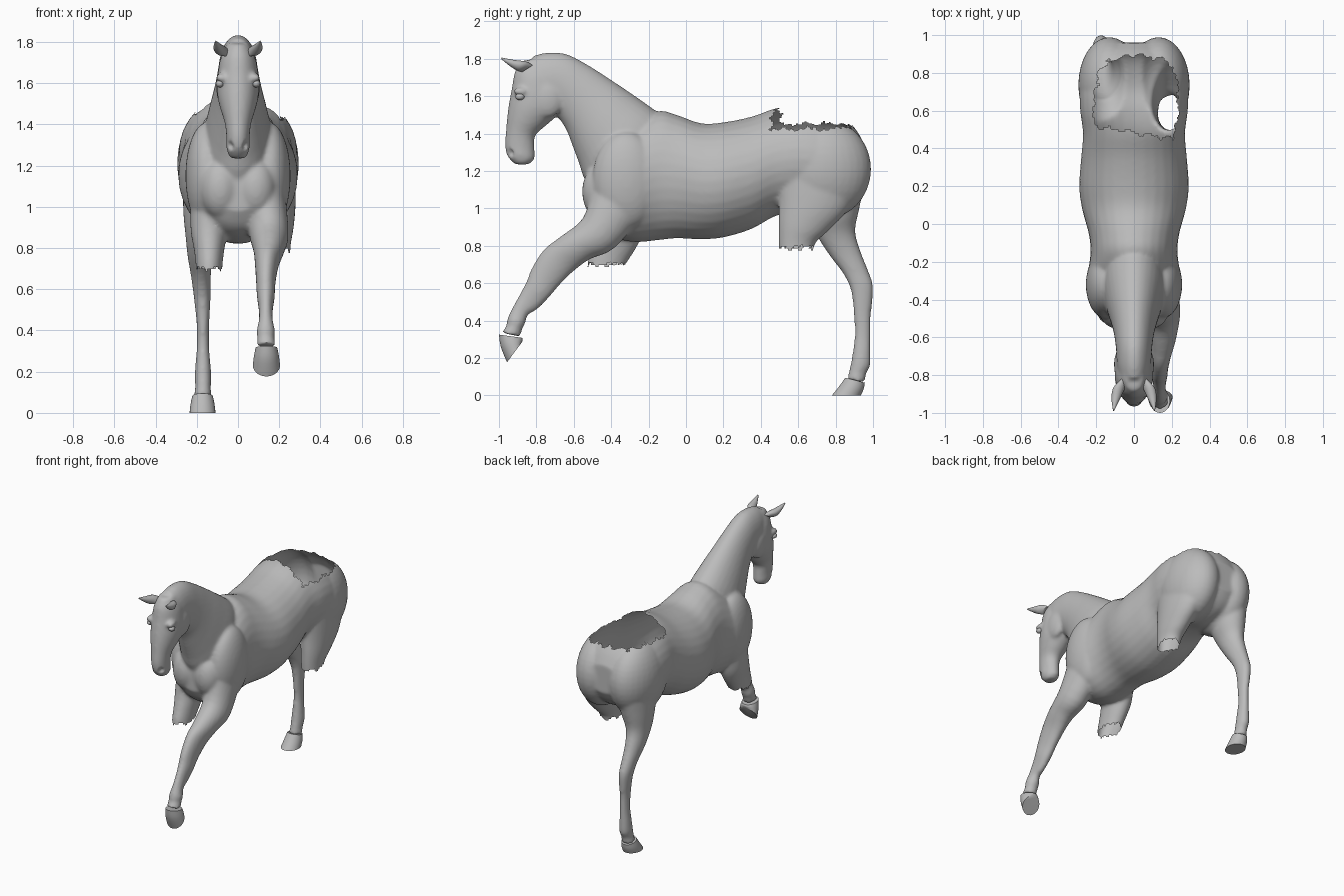
import bpy, bmesh, math
from mathutils import Vector, Matrix

grey = bpy.data.materials.new("plain grey")
grey.diffuse_color = (0.5, 0.5, 0.5, 1)


def spline(rings, steps):
    """Catmull-Rom interpolation through ring tuples."""
    out = []
    n = len(rings)
    for i in range(n - 1):
        p = [rings[max(0, min(n - 1, i + k))] for k in (-1, 0, 1, 2)]
        for s in range(steps):
            t = s / steps
            out.append([0.5 * (2 * b + (c - a) * t + (2 * a - 5 * b + 4 * c - d) * t * t
                               + (3 * b - a - 3 * c + d) * t ** 3)
                        for a, b, c, d in zip(*p)])
    out.append(list(rings[-1]))
    return out


def loft(bm, rings, steps=4, seg=32):
    """Closed tube of ellipses; ring = (front y, front z, back y, back z, half width, centre x)."""
    loops = []
    for yf, zf, yb, zb, hw, xc in spline(rings, steps):
        loop = []
        for k in range(seg):
            a = 2 * math.pi * k / seg
            c = math.cos(a) / 2
            loop.append(bm.verts.new((xc + hw * math.sin(a),
                                      (yf + yb) / 2 + (yf - yb) * c,
                                      (zf + zb) / 2 + (zf - zb) * c)))
        loops.append(loop)
    faces = [bm.faces.new(loops[0]), bm.faces.new(loops[-1])]
    for l0, l1 in zip(loops, loops[1:]):
        for k in range(seg):
            j = (k + 1) % seg
            faces.append(bm.faces.new((l0[k], l0[j], l1[j], l1[k])))
    bmesh.ops.recalc_face_normals(bm, faces=faces)


def ball(bm, centre, radii):
    m = Matrix.Translation(centre) @ Matrix.Diagonal((*radii, 1))
    bmesh.ops.create_uvsphere(bm, u_segments=32, v_segments=20, radius=1, matrix=m)


def make(name, bm):
    me = bpy.data.meshes.new(name)
    bm.to_mesh(me)
    bm.free()
    ob = bpy.data.objects.new(name, me)
    bpy.context.collection.objects.link(ob)
    me.materials.append(grey)
    return ob


def smooth(ob, angle=40):
    bpy.ops.object.select_all(action='DESELECT')
    ob.select_set(True)
    bpy.context.view_layer.objects.active = ob
    bpy.ops.object.shade_smooth_by_angle(angle=math.radians(angle))


body = bmesh.new()

# torso: (y, bottom, top, half width)
torso = [(-.53, .98, 1.20, .11), (-.48, .90, 1.30, .18), (-.40, .85, 1.38, .23),
         (-.28, .82, 1.45, .245), (-.15, .83, 1.52, .23), (-.05, .84, 1.50, .24),
         (.08, .835, 1.455, .275), (.20, .845, 1.46, .29), (.35, .89, 1.49, .28),
         (.48, .96, 1.535, .27), (.60, .98, 1.55, .285), (.72, .97, 1.535, .285),
         (.84, 1.0, 1.49, .25), (.91, 1.05, 1.42, .20), (.96, 1.13, 1.33, .13)]
loft(body, [(y, t, y, b, w, 0) for y, b, t, w in torso])

# neck
loft(body, [(-.45, 1.00, -.10, 1.46, .15, 0), (-.54, 1.15, -.16, 1.52, .165, 0),
            (-.57, 1.235, -.30, 1.62, .145, 0), (-.605, 1.33, -.42, 1.70, .122, 0),
            (-.64, 1.42, -.53, 1.77, .105, 0), (-.69, 1.49, -.64, 1.825, .095, 0),
            (-.76, 1.52, -.74, 1.833, .09, 0), (-.80, 1.56, -.82, 1.815, .078, 0)])

# head
loft(body, [(-.88, 1.79, -.74, 1.80, .05, 0), (-.915, 1.73, -.68, 1.70, .086, 0),
            (-.93, 1.65, -.66, 1.60, .10, 0), (-.945, 1.57, -.68, 1.51, .10, 0),
            (-.955, 1.50, -.74, 1.45, .085, 0), (-.962, 1.42, -.805, 1.39, .064, 0),
            (-.968, 1.34, -.81, 1.32, .056, 0), (-.955, 1.28, -.81, 1.265, .054, 0),
            (-.915, 1.235, -.84, 1.235, .036, 0)])

# paired muscle masses: buttocks, breast, shoulders, cheeks, brows
for s in (-1, 1):
    ball(body, (s * .13, .735, 1.21), (.165, .255, .27))
    ball(body, (s * .085, -.455, 1.09), (.10, .10, .15))
    ball(body, (s * .15, -.32, 1.15), (.105, .18, .26))
    ball(body, (s * .068, -.745, 1.585), (.038, .088, .10))
    ball(body, (s * .082, -.885, 1.625), (.026, .04, .022))

# reaching front leg
loft(body, [(-.50, 1.12, -.20, 1.0, .10, .13), (-.55, .95, -.38, .79, .095, .15),
            (-.67, .85, -.51, .73, .075, .15), (-.76, .78, -.60, .665, .058, .14),
            (-.825, .68, -.68, .585, .047, .135), (-.852, .61, -.735, .52, .043, .135),
            (-.89, .54, -.795, .46, .034, .135), (-.927, .47, -.845, .43, .034, .135),
            (-.955, .41, -.86, .385, .045, .135), (-.96, .375, -.875, .355, .042, .135),
            (-.985, .335, -.887, .315, .046, .137)])

# standing hind leg
loft(body, [(.60, 1.15, .96, 1.15, .12, -.15), (.66, .95, .925, .99, .10, -.165),
            (.705, .845, .905, .88, .075, -.18), (.77, .745, .93, .78, .06, -.185),
            (.835, .66, .975, .665, .048, -.18), (.872, .59, 1.0, .59, .043, -.175),
            (.888, .53, .997, .50, .037, -.172), (.898, .42, .988, .42, .030, -.17),
            (.903, .33, .987, .30, .030, -.17), (.893, .24, .987, .23, .037, -.17),
            (.883, .18, .985, .16, .040, -.17), (.87, .12, .965, .12, .038, -.17),
            (.862, .085, .955, .07, .044, -.172)])

# broken front leg and broken hind leg
loft(body, [(-.45, 1.05, -.20, 1.05, .10, -.13), (-.47, .90, -.23, .88, .09, -.14),
            (-.50, .80, -.26, .80, .075, -.14), (-.525, .72, -.31, .72, .065, -.14),
            (-.53, .64, -.36, .64, .06, -.14)])
loft(body, [(.48, 1.25, .95, 1.20, .12, .16), (.495, 1.05, .87, 1.0, .10, .18),
            (.495, .92, .76, .88, .08, .19), (.495, .82, .69, .81, .066, .19),
            (.50, .72, .675, .72, .062, .19)])

# fuse the masses into one smooth skin
skin = make("body", body)
mod = skin.modifiers.new("fuse", 'REMESH')
mod.mode = 'VOXEL'
mod.voxel_size = 0.011
mod = skin.modifiers.new("soften", 'SMOOTH')
mod.factor = 0.5
mod.iterations = 7
fused = bpy.data.meshes.new_from_object(
    skin.evaluated_get(bpy.context.evaluated_depsgraph_get()))
skin.modifiers.clear()
skin.data = fused
fused.materials.clear()
fused.materials.append(grey)


# ragged openings: croup, broken front leg, broken hind leg
def missing(c):
    wave = .008 * math.sin(70 * c.x + 45 * c.y) + .006 * math.sin(150 * c.y - 90 * c.x)
    croup = c.y > .485 - .15 * c.x + wave and c.z > 1.44 - .06 * c.x + wave
    front = c.x < -.03 and -.65 < c.y < -.15 and c.z < .70 + wave
    hind = c.x > .05 and .4 < c.y < .8 and c.z < .79 + wave
    return croup or front or hind


bm = bmesh.new()
bm.from_mesh(fused)
bmesh.ops.delete(bm, geom=[f for f in bm.faces if missing(f.calc_center_median())],
                 context='FACES')
# nostril dents
for v in bm.verts:
    d = (v.co - Vector((math.copysign(.042, v.co.x), -.945, 1.295))).length
    if d < .026:
        v.co.x *= 1 - .35 * (1 - d / .026)
        v.co.y += .022 * (1 - d / .026)
bm.to_mesh(fused)
bm.free()
smooth(skin, 60)

# hooves
hooves = {
    "front_hoof": [(-1.0, .325, -.876, .308, .052, .138), (-.99, .26, -.873, .298, .060, .138),
                   (-.957, .177, -.877, .285, .066, .138)],
    "hind_hoof": [(.852, .095, .956, .068, .050, -.172), (.82, .05, .95, .035, .058, -.172),
                  (.78, 0, .935, 0, .063, -.172)]}
for name, rings in hooves.items():
    bm = bmesh.new()
    loft(bm, rings)
    smooth(make(name, bm))

# ears and eyes
for s, side in ((-1, "right"), (1, "left")):
    bm = bmesh.new()
    loft(bm, [(-.875, 1.73, -.82, 1.765, .022, s * .06), (-.90, 1.735, -.855, 1.785, .030, s * .083),
              (-.94, 1.76, -.915, 1.793, .022, s * .097), (-.99, 1.80, -.985, 1.806, .003, s * .108)],
         seg=16)
    smooth(make(side + "_ear", bm))
    bm = bmesh.new()
    ball(bm, (s * .088, -.888, 1.597), (.020, .024, .018))
    smooth(make(side + "_eye", bm))
